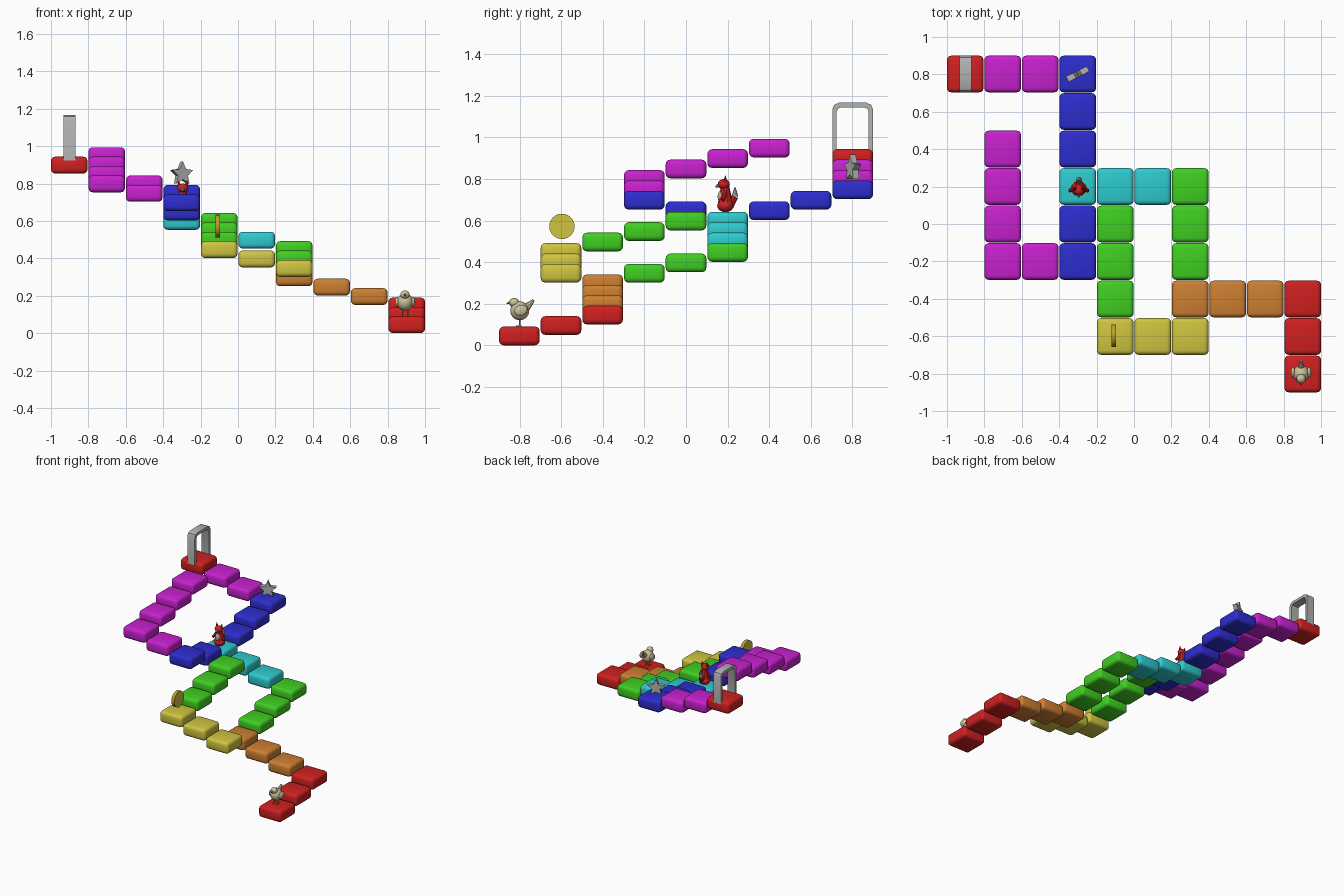
import bpy, bmesh, math
from mathutils import Matrix, Vector

if "Cube" in bpy.data.objects:
    bpy.data.objects.remove(bpy.data.objects["Cube"])


def material(name, rgb):
    lin = [((c / 255 + 0.055) / 1.055) ** 2.4 if c > 10 else c / 3295 for c in rgb]
    m = bpy.data.materials.new(name)
    m.diffuse_color = (*lin, 1)
    m.use_nodes = True
    m.node_tree.nodes["Principled BSDF"].inputs["Base Color"].default_value = m.diffuse_color
    return m


MAT = {n: material(n, c) for n, c in {
    "red": (208, 32, 32), "orange": (205, 127, 50), "yellow": (207, 197, 64),
    "green": (64, 207, 34), "cyan": (46, 203, 207), "blue": (45, 45, 207),
    "magenta": (200, 33, 207), "grey": (178, 178, 178),
    "beige": (205, 194, 155), "gold": (190, 155, 45)}.items()}

S = 1.0025          # grid pitch correction
STEP = 0.0502       # rise per step


def finish(bm, name, *mats):
    bmesh.ops.recalc_face_normals(bm, faces=bm.faces)
    me = bpy.data.meshes.new(name)
    bm.to_mesh(me)
    bm.free()
    ob = bpy.data.objects.new(name, me)
    bpy.context.collection.objects.link(ob)
    for m in mats:
        me.materials.append(MAT[m])
    return ob


def ball(name, mat, loc, scale, rot=(0, 0, 0), seg=12):
    bm = bmesh.new()
    bmesh.ops.create_uvsphere(bm, u_segments=seg, v_segments=8, radius=1)
    ob = finish(bm, name, mat)
    ob.location, ob.scale, ob.rotation_euler = loc, scale, rot
    return ob


def cone(name, mat, a, b, r1, r2=0.0, seg=8):
    a, b = Vector(a), Vector(b)
    bm = bmesh.new()
    bmesh.ops.create_cone(bm, cap_ends=True, segments=seg, radius1=r1,
                          radius2=max(r2, 0.0005), depth=(b - a).length)
    ob = finish(bm, name, mat)
    ob.location = (a + b) / 2
    ob.rotation_euler = (b - a).to_track_quat('Z', 'Y').to_euler()
    return ob


def prism(name, mat, pts, axis, depth):
    """Extrude a 2D outline; axis 'x' maps points to (y, z), 'y' to (x, z)."""
    bm = bmesh.new()
    h = depth / 2
    vs = [bm.verts.new((-h, u, v) if axis == 'x' else (u, -h, v)) for u, v in pts]
    f = bm.faces.new(vs)
    ex = bmesh.ops.extrude_face_region(bm, geom=[f])
    off = Vector((depth, 0, 0)) if axis == 'x' else Vector((0, depth, 0))
    bmesh.ops.translate(bm, vec=off,
                        verts=[g for g in ex["geom"] if isinstance(g, bmesh.types.BMVert)])
    return finish(bm, name, mat)


# rounded stepping blocks
def block(x, y, k, colour):
    bm = bmesh.new()
    bmesh.ops.create_cube(bm, size=1, matrix=Matrix.Diagonal((0.196, 0.196, 0.09, 1)))
    bmesh.ops.bevel(bm, geom=bm.edges[:], offset=0.023, segments=3,
                    profile=0.5, affect='EDGES')
    ob = finish(bm, colour + "_step", colour)
    ob.location = (x * S, y * S, 0.045 + k * STEP)


def walk(x, y, k, path):
    """Each leg: direction, number of blocks, colour; every block rises one step."""
    for d, n, colour in path:
        dx, dy = {"L": (-0.2, 0), "U": (0, 0.2), "D": (0, -0.2)}[d]
        for _ in range(n):
            x, y, k = x + dx, y + dy, k + 1
            block(x, y, k, colour)


walk(0.9, -1.0, -1, [("U", 3, "red"), ("L", 3, "orange")])
walk(0.3, -0.4, 5, [("D", 1, "yellow"), ("L", 2, "yellow"), ("U", 3, "green")])
walk(0.3, -0.4, 5, [("U", 3, "green"), ("L", 3, "cyan")])
walk(-0.3, 0.2, 11, [("U", 3, "blue"), ("L", 2, "magenta"), ("L", 1, "red")])
walk(-0.3, 0.2, 11, [("D", 2, "blue"), ("L", 2, "magenta"), ("U", 3, "magenta")])

# goal arch with chamfered corners
def arch_line(w, top, c):
    half = [(w, 0), (w, top - c), (w - c * 0.3, top - c * 0.3), (w - c, top)]
    return half + [(-u, v) for u, v in reversed(half)]


outer = arch_line(0.098, 0.245, 0.032)
inner = arch_line(0.077, 0.223, 0.022)
arch = prism("goal_arch", "grey", outer + inner[::-1], 'x', 0.064)
arch.location = (-0.902, 0.802, 0.922)

# star
pts = []
for i in range(10):
    r = 0.065 if i % 2 == 0 else 0.031
    a = math.pi / 2 + i * math.pi / 5
    pts.append((r * math.cos(a), r * math.sin(a)))
star = prism("star", "grey", pts, 'y', 0.032)
star.location = (-0.301, 0.802, 0.852)
star.rotation_euler = (0, 0, math.radians(27))

# coin: yellow faces, gold rim
bm = bmesh.new()
bmesh.ops.create_cone(bm, cap_ends=True, segments=24, radius1=0.061, radius2=0.061,
                      depth=0.026, matrix=Matrix.Rotation(math.pi / 2, 4, 'Y'))
for f in bm.faces:
    f.material_index = 0 if len(f.verts) > 4 else 1
coin = finish(bm, "coin", "yellow", "gold")
coin.location = (-0.108, -0.597, 0.572)

# small bird facing the front
bx, by = 0.893, -0.80
ball("bird_body", "beige", (bx, by, 0.166), (0.044, 0.046, 0.046))
ball("bird_head", "beige", (bx, by - 0.027, 0.205), (0.025, 0.025, 0.023))
cone("bird_beak", "gold", (bx, by - 0.045, 0.205), (bx, by - 0.066, 0.201), 0.009)
cone("bird_tail", "beige", (bx, by + 0.03, 0.18), (bx, by + 0.068, 0.218), 0.02, 0.006)
for s in (-1, 1):
    ball("bird_wing", "beige", (bx + s * 0.043, by + 0.006, 0.168),
         (0.012, 0.032, 0.026), (0.3, 0, 0))
    cone("bird_leg", "gold", (bx + s * 0.014, by, 0.085), (bx + s * 0.014, by, 0.13), 0.004, 0.004, 6)
    cone("bird_foot", "gold", (bx + s * 0.014, by + 0.008, 0.092),
         (bx + s * 0.016, by - 0.018, 0.092), 0.004, 0.004, 6)

# small red animal with a grey chest and tail tip
ax, ay = -0.295, 0.19
cone("animal_body", "red", (ax, ay, 0.665), (ax, ay - 0.002, 0.765), 0.040, 0.020, 10)
ball("animal_base", "red", (ax, ay, 0.672), (0.042, 0.040, 0.032))
ball("animal_head", "red", (ax, ay - 0.008, 0.775), (0.030, 0.029, 0.025))
cone("animal_snout", "grey", (ax, ay - 0.026, 0.770), (ax, ay - 0.048, 0.764), 0.013, 0.004)
ball("animal_chest", "grey", (ax, ay - 0.02, 0.715), (0.020, 0.018, 0.030))
cone("animal_tail", "red", (ax, ay + 0.025, 0.67), (ax, ay + 0.045, 0.715), 0.014, 0.017)
cone("animal_tail_tip", "grey", (ax, ay + 0.045, 0.715), (ax, ay + 0.046, 0.76), 0.017, 0.003)
for s in (-1, 1):
    cone("animal_ear", "red", (ax + s * 0.018, ay - 0.002, 0.785),
         (ax + s * 0.023, ay, 0.818), 0.012)
    cone("animal_arm", "red", (ax + s * 0.022, ay, 0.74),
         (ax + s * 0.048, ay - 0.012, 0.70), 0.010, 0.010)

# smooth rounded parts, keep hard edges
for ob in bpy.context.collection.objects:
    ob.select_set(True)
    bpy.context.view_layer.objects.active = ob
bpy.ops.object.shade_smooth_by_angle(angle=math.radians(35))
